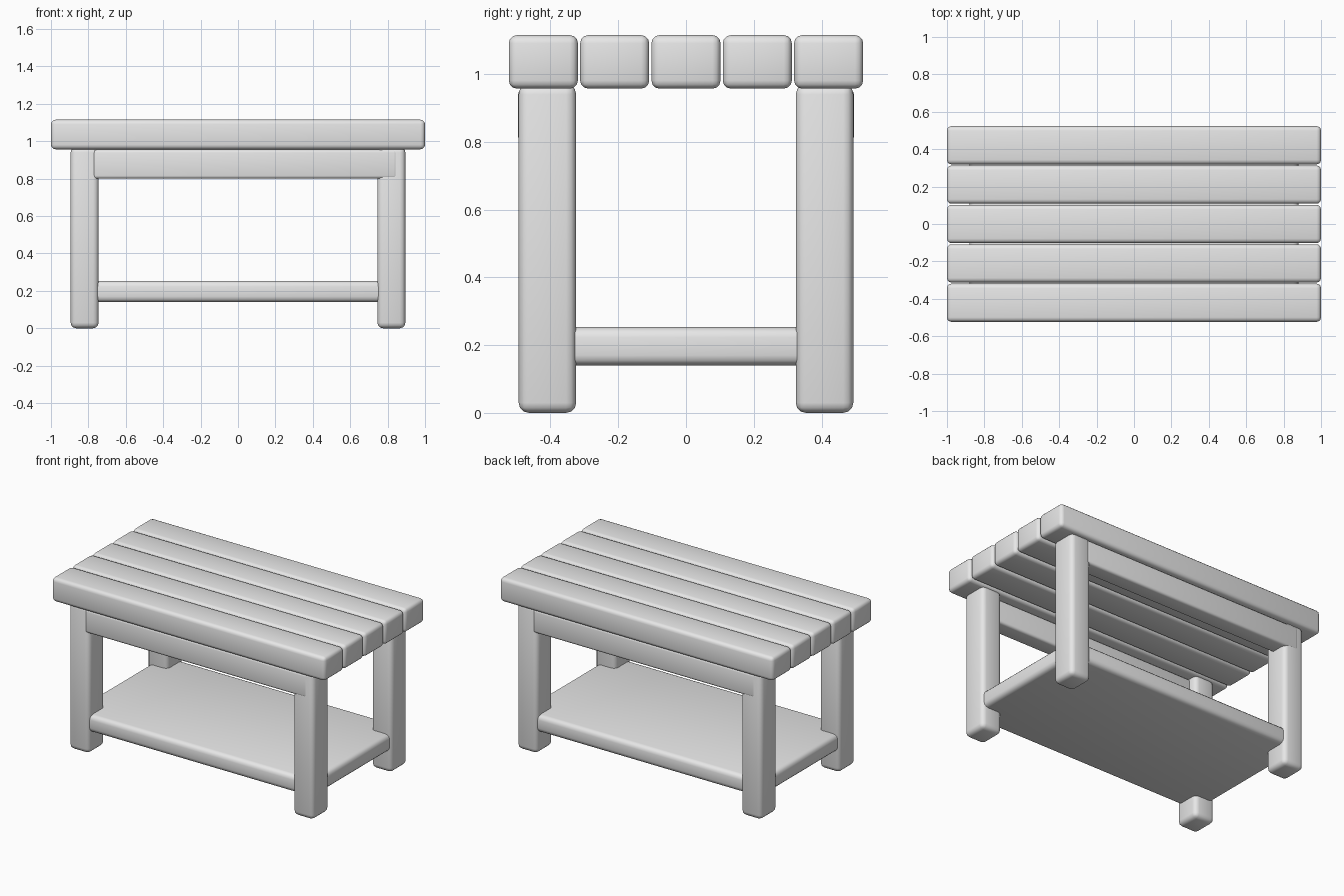
import bpy, math

old = bpy.data.objects.get("Cube")
if old:
    bpy.data.objects.remove(old, do_unlink=True)

grey = bpy.data.materials.new("plain_grey")
grey.use_nodes = True
grey.diffuse_color = (0.8, 0.8, 0.8, 1)
grey.node_tree.nodes["Principled BSDF"].inputs["Base Color"].default_value = (0.8, 0.8, 0.8, 1)


def board(name, x, y, z, bevel):
    """Rounded box spanning the given (low, high) ranges."""
    spans = (x, y, z)
    bpy.ops.mesh.primitive_cube_add(size=1, location=[(a + b) / 2 for a, b in spans])
    ob = bpy.context.object
    ob.name = name
    ob.scale = [b - a for a, b in spans]
    bpy.ops.object.transform_apply(location=False, rotation=False, scale=True)
    ob.data.materials.append(grey)
    mod = ob.modifiers.new("rounded_edges", 'BEVEL')
    mod.width = bevel
    mod.segments = 3
    bpy.ops.object.modifier_apply(modifier=mod.name)
    bpy.ops.object.shade_smooth_by_angle(angle=math.radians(40))
    return ob


def mirrored(low, high, sign):
    return tuple(sorted((low * sign, high * sign)))


# Table top slats
for i in range(5):
    mid = (i - 2) * 0.2105
    board(f"top_slat_{i + 1}", (-1, 1), (mid - 0.102, mid + 0.102), (0.957, 1.115), 0.024)

# Legs and long aprons under the top
for end, sy in (("front", -1), ("back", 1)):
    for side, sx in (("right", -1), ("left", 1)):
        board(f"{end}_{side}_leg", mirrored(0.745, 0.895, sx),
              mirrored(0.324, 0.494, sy), (0, 0.97), 0.03)
    board(f"{end}_apron", mirrored(-0.775, 0.85, -sy),
          mirrored(0.38, 0.496, sy), (0.8, 0.955), 0.016)

# Lower shelf
board("lower_shelf", (-0.88, 0.88), (-0.48, 0.48), (0.14, 0.253), 0.03)
